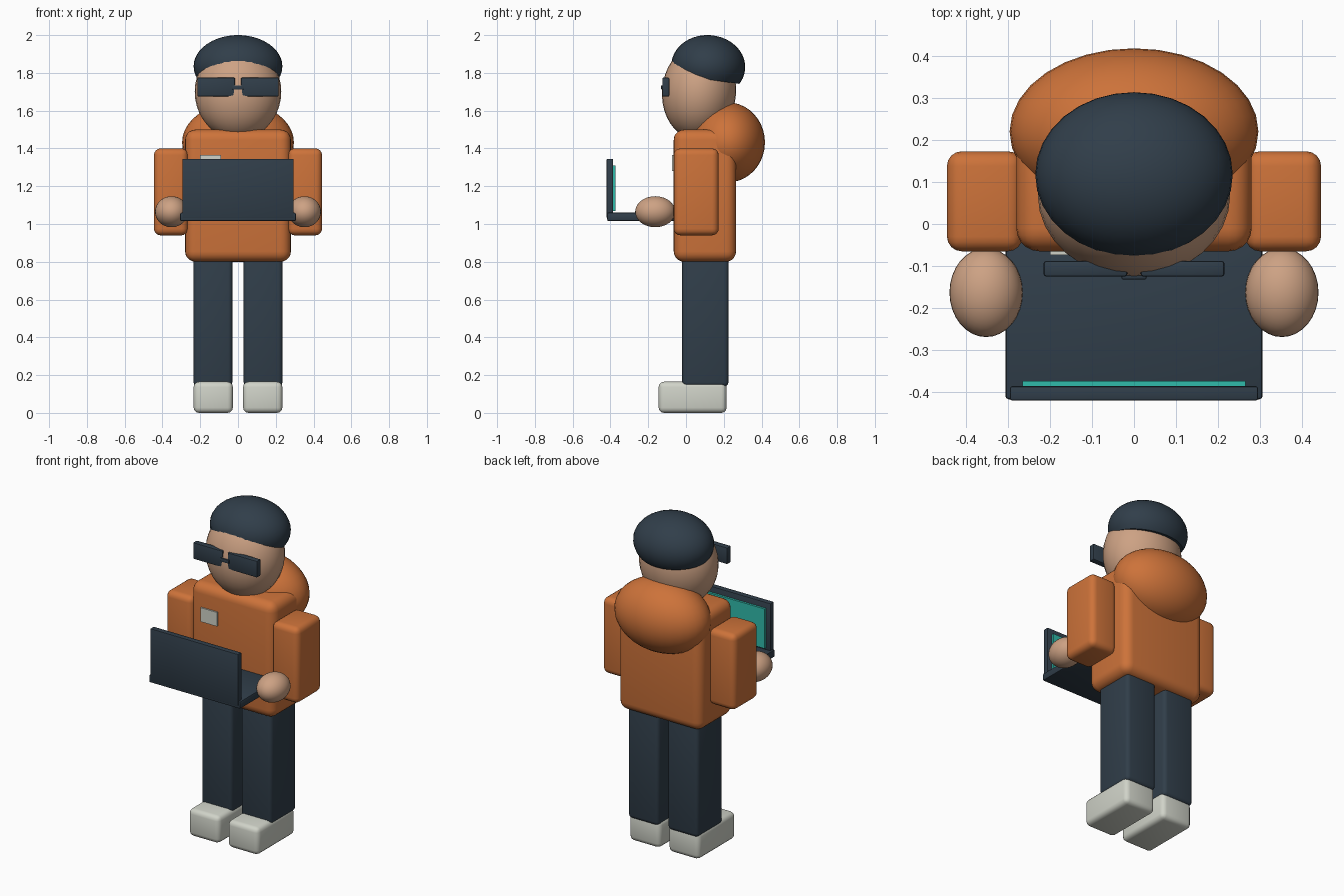
import bpy, bmesh, math
from mathutils import Matrix, Vector

if "Cube" in bpy.data.objects:
    bpy.data.objects.remove(bpy.data.objects["Cube"])


def material(name, r, g, b):
    m = bpy.data.materials.new(name)
    m.diffuse_color = (r, g, b, 1)
    m.use_nodes = True
    m.node_tree.nodes["Principled BSDF"].inputs["Base Color"].default_value = m.diffuse_color
    return m


ORANGE = material("orange cloth", 0.61, 0.17, 0.042)
SKIN = material("skin", 0.61, 0.36, 0.23)
NAVY = material("dark navy", 0.03, 0.048, 0.068)
WHITE = material("off white", 0.63, 0.65, 0.58)
TEAL = material("teal screen", 0.03, 0.50, 0.41)


def finish(name, bm, mat, angle):
    me = bpy.data.meshes.new(name)
    bmesh.ops.recalc_face_normals(bm, faces=bm.faces)
    bm.to_mesh(me)
    bm.free()
    me.materials.append(mat)
    ob = bpy.data.objects.new(name, me)
    bpy.context.collection.objects.link(ob)
    bpy.ops.object.select_all(action='DESELECT')
    ob.select_set(True)
    bpy.context.view_layer.objects.active = ob
    bpy.ops.object.shade_smooth_by_angle(angle=math.radians(angle))
    return ob


def box(name, x, y, z, mat, bevel=0.0, segments=4):
    """Rounded box given its (min, max) range on each axis."""
    bm = bmesh.new()
    bmesh.ops.create_cube(bm, size=1)
    for v in bm.verts:
        v.co = Vector([(r[0] + r[1]) / 2 + c * (r[1] - r[0])
                       for r, c in zip((x, y, z), v.co)])
    if bevel:
        bmesh.ops.bevel(bm, geom=bm.edges[:], offset=bevel, segments=segments,
                        profile=0.5, affect='EDGES', clamp_overlap=True)
    return finish(name, bm, mat, 35)


def ellipsoid(name, centre, radii, mat, tilt=0.0, cut=None):
    """Ellipsoid tilted about x; cut = (point, normal) removes what lies below."""
    bm = bmesh.new()
    bmesh.ops.create_uvsphere(bm, u_segments=32, v_segments=20, radius=1)
    bm.transform(Matrix.Translation(centre)
                 @ Matrix.Rotation(math.radians(tilt), 4, 'X')
                 @ Matrix.Diagonal((*radii, 1)))
    if cut:
        bmesh.ops.bisect_plane(bm, geom=bm.verts[:] + bm.edges[:] + bm.faces[:],
                               plane_co=cut[0], plane_no=cut[1], clear_inner=True)
        bmesh.ops.holes_fill(bm, edges=[e for e in bm.edges if e.is_boundary])
    return finish(name, bm, mat, 40)


# Body and hood
box("torso", (-0.28, 0.28), (-0.065, 0.265), (0.80, 1.50), ORANGE, 0.055, 5)
ellipsoid("hood", (0, 0.22, 1.432), (0.296, 0.198, 0.212), ORANGE)
box("chest_badge", (-0.20, -0.09), (-0.074, -0.064), (1.28, 1.365), WHITE)

# Paired limbs
for side, s in (("left", 1), ("right", -1)):
    def span(a, b):
        return (a, b) if s > 0 else (-b, -a)
    box(side + "_arm", span(0.265, 0.445), (-0.065, 0.173), (0.94, 1.40), ORANGE, 0.035)
    box(side + "_leg", span(0.03, 0.235), (-0.02, 0.225), (0.14, 0.84), NAVY, 0.022, 3)
    box(side + "_shoe", span(0.027, 0.235), (-0.145, 0.215), (0.0, 0.165), WHITE, 0.028, 3)
    ellipsoid(side + "_hand", (s * 0.352, -0.163, 1.065), (0.087, 0.106, 0.082), SKIN)
    box(side + "_lens", span(0.016, 0.215), (-0.125, -0.088), (1.675, 1.775), NAVY, 0.006, 2)

# Head, hair cap and glasses bridge
ellipsoid("head", (0, 0.069, 1.70), (0.229, 0.196, 0.252), SKIN, tilt=-5)
ellipsoid("hair", (0, 0.118, 1.835), (0.235, 0.196, 0.165), NAVY, tilt=-4,
          cut=((0, 0.118, 1.765), (0, 0.14, 0.99)))
box("glasses_bridge", (-0.03, 0.03), (-0.132, -0.108), (1.712, 1.734), NAVY, 0.004, 2)

# Open laptop
box("laptop_base", (-0.306, 0.306), (-0.417, -0.04), (1.015, 1.06), NAVY, 0.008, 2)
box("laptop_lid", (-0.295, 0.295), (-0.42, -0.386), (1.03, 1.345), NAVY, 0.005, 2)
box("laptop_screen", (-0.265, 0.265), (-0.387, -0.373), (1.07, 1.31), TEAL)
